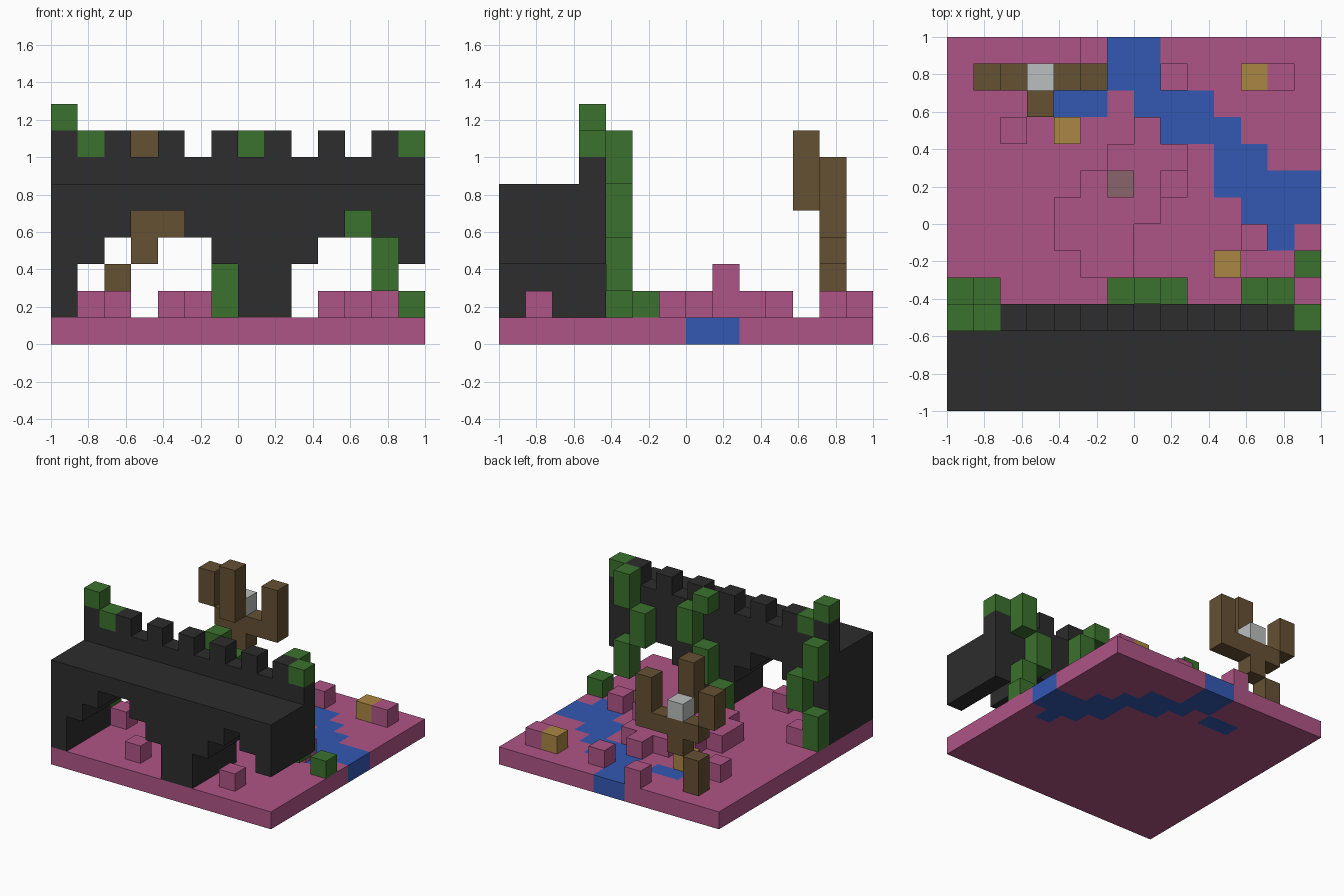
import bpy
import bmesh

if "Cube" in bpy.data.objects:
    bpy.data.objects.remove(bpy.data.objects["Cube"])

N = 14            # blocks along each side
S = 2 / N         # block size


def material(name, r, g, b):
    m = bpy.data.materials.new(name)
    m.use_nodes = True
    m.diffuse_color = (r, g, b, 1)
    m.node_tree.nodes["Principled BSDF"].inputs["Base Color"].default_value = (r, g, b, 1)
    return m


PINK = material("pink soil", .43, .09, .24)
BLUE = material("water blue", .033, .098, .456)
BLACK = material("dark stone", .026, .026, .026)
GREEN = material("vine green", .044, .165, .027)
BROWN = material("bark brown", .13, .082, .033)
GOLD = material("ochre", .41, .24, .056)
GREY = material("pale grey", .5, .52, .52)
MAUVE = material("dusty mauve", .25, .13, .145)

AXES = [(a, s) for a in range(3) for s in (0, 1)]


def blocks(name, cells, mats, pick=lambda c: 0):
    """One mesh from grid cells, keeping only the outer faces."""
    cells = set(cells)
    bm = bmesh.new()
    for c in cells:
        for a, s in AXES:
            near = list(c)
            near[a] += 2 * s - 1
            if tuple(near) in cells:
                continue
            u, v = (a + 1) % 3, (a + 2) % 3
            ring = []
            for du, dv in ((0, 0), (1, 0), (1, 1), (0, 1)):
                p = list(c)
                p[a] += s
                p[u] += du
                p[v] += dv
                ring.append(bm.verts.new((p[0] * S - 1, p[1] * S - 1, p[2] * S)))
            f = bm.faces.new(ring if s else ring[::-1])
            f.material_index = pick(c)
    bmesh.ops.remove_doubles(bm, verts=bm.verts, dist=S / 100)
    me = bpy.data.meshes.new(name)
    bm.to_mesh(me)
    bm.free()
    for m in mats:
        me.materials.append(m)
    ob = bpy.data.objects.new(name, me)
    bpy.context.collection.objects.link(ob)
    return ob


def column(x, y, low, high):
    return [(x, y, z) for z in range(low, high + 1)]


# Ground map, back row first: w water, m mound, o loose lump, . bare soil
GROUND = """
.....oww......
......wwo...o.
....ww.www....
..o....mwww...
......mmm.ww..
.....mmmm.wwww
....mmmm...www
....mmm....ow.
.....mm.......
.o............
..............
..............
....o.....o...
..............
""".split()


def marked(letter):
    return [(x, N - 1 - r) for r, row in enumerate(GROUND)
            for x, ch in enumerate(row) if ch == letter]


# Ground slab with the river through it
river = set(marked("w"))
blocks("ground", [(x, y, 0) for x in range(N) for y in range(N)],
       [PINK, BLUE], lambda c: int(c[:2] in river))

# Mound, its peak and the loose lumps
blocks("mound", [(x, y, 1) for x, y in marked("m")] + [(8, 8, 2)], [PINK])
blocks("mound_stone", [(6, 8, 2)], [MAUVE])
blocks("soil_lumps", [(x, y, 1) for x, y in marked("o")], [PINK])
blocks("ochre_blocks", [(4, 10, 1), (11, 12, 1), (10, 5, 1)], [GOLD])

# Bridge: stepped arches, walkway in front, battlements behind
arch = [int(ch) for ch in "13455431134543"]
bridge = []
for x, low in enumerate(arch):
    for y in range(3):
        bridge += column(x, y, low, 5)
    bridge += column(x, 3, low, 7 if x % 2 == 0 else 6)
# The middle pier is two blocks wide
bridge = [c for c in bridge if not (c[0] == 9 and c[2] < 3)]
for y in range(4):
    bridge += column(8, y, 1, 2)
blocks("bridge", bridge, [BLACK])

# Vines zigzagging up the back of the bridge
right_vine = column(0, 4, 1, 2) + column(1, 4, 3, 4) + column(0, 4, 5, 6)
middle_vine = column(6, 4, 1, 2) + column(7, 4, 3, 4) + column(8, 4, 5, 6) + [(7, 4, 7)]
left_vine = column(12, 4, 2, 3) + column(11, 4, 4, 5) + column(12, 4, 6, 7)
blocks("right_vine", right_vine, [GREEN])
blocks("middle_vine", middle_vine, [GREEN])
blocks("left_vine", left_vine, [GREEN])
blocks("vine_tops", [(1, 3, 7), (0, 3, 8), (13, 3, 7)], [GREEN])
blocks("bush", [(13, 5, 1)], [GREEN])

# Bare tree with a pale block in its fork
tree = column(2, 12, 1, 2) + [(3, 12, 3)]
tree += [(x, 12, 4) for x in range(2, 6)]
tree += column(1, 12, 5, 6) + column(5, 12, 5, 6) + column(3, 11, 5, 7)
blocks("tree", tree, [BROWN])
blocks("pale_block", [(3, 12, 5)], [GREY])
